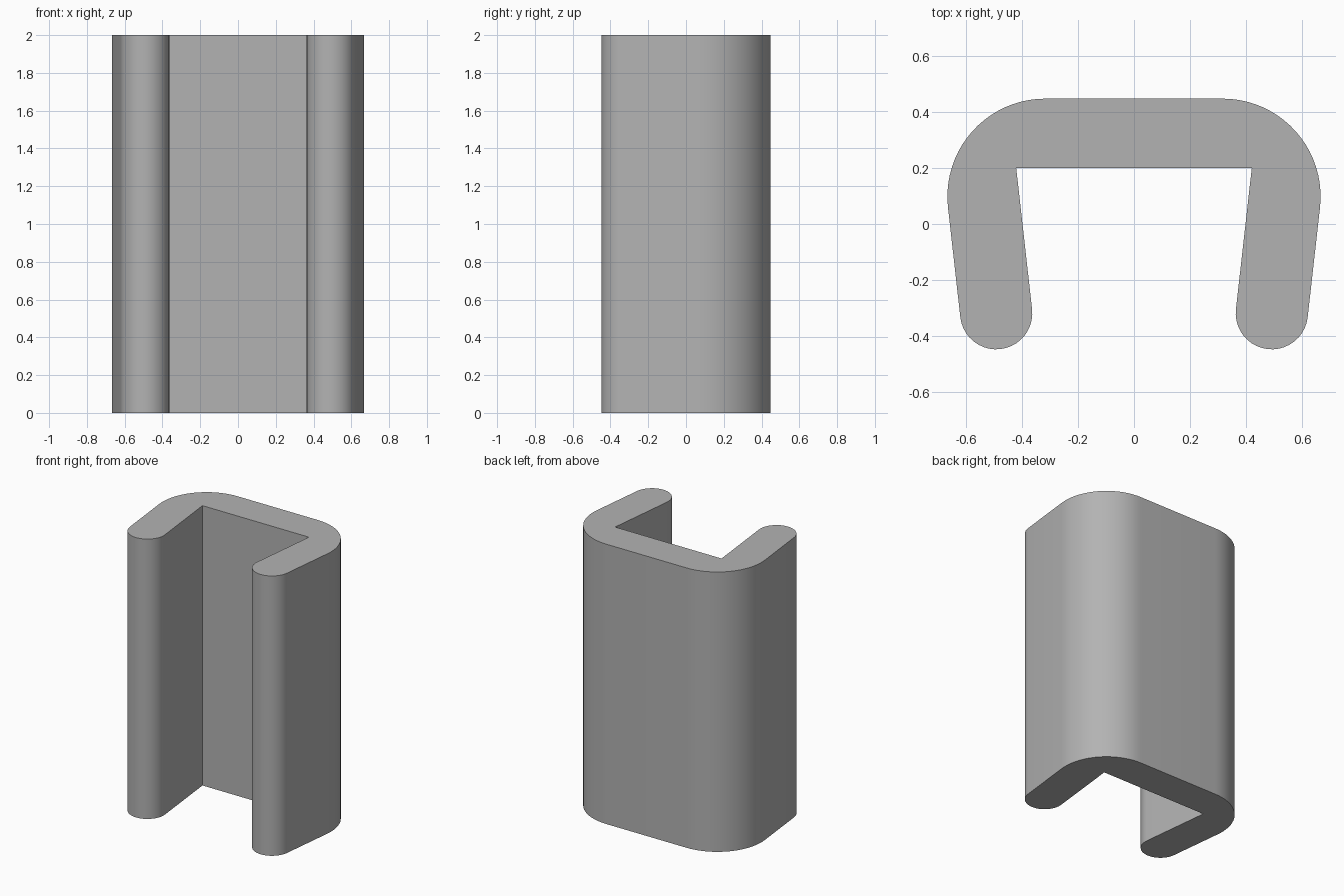
import bpy, bmesh, math
from math import radians, cos, sin

if "Cube" in bpy.data.objects:
    bpy.data.objects.remove(bpy.data.objects["Cube"])

HEIGHT = 2.0
LEAN = 6.5  # inward tilt of the side walls, degrees


def arc(cx, cy, r, start, end, steps):
    """Points on a circular arc, angles in degrees."""
    angles = [radians(start + (end - start) * i / steps) for i in range(steps + 1)]
    return [(cx + r * cos(a), cy + r * sin(a)) for a in angles]


# Right half of the cross-section: inner corner, rounded tip, rounded back corner
half = [(0.421, 0.20)]
half += arc(0.4925, -0.319, 0.129, -180 - LEAN, -LEAN, 20)[::1]
half += arc(0.317, 0.098, 0.35, -LEAN, 90, 20)
profile = half + [(-x, y) for x, y in reversed(half)]

# Extrude the channel section upward
bm = bmesh.new()
base = bm.faces.new([bm.verts.new((x, y, 0)) for x, y in profile])
top = bmesh.ops.extrude_face_region(bm, geom=[base], use_keep_orig=True)
bmesh.ops.translate(bm, vec=(0, 0, HEIGHT),
                    verts=[v for v in top["geom"] if isinstance(v, bmesh.types.BMVert)])
bmesh.ops.recalc_face_normals(bm, faces=bm.faces[:])

mesh = bpy.data.meshes.new("channel_profile")
bm.to_mesh(mesh)
bm.free()
channel = bpy.data.objects.new("channel_profile", mesh)
bpy.context.collection.objects.link(channel)

# Plain grey finish
grey = bpy.data.materials.new("grey")
grey.diffuse_color = (0.45, 0.45, 0.45, 1)
grey.use_nodes = True
grey.node_tree.nodes["Principled BSDF"].inputs["Base Color"].default_value = grey.diffuse_color
mesh.materials.append(grey)

# Smooth curved walls, sharp end rims and inner corners
bpy.context.view_layer.objects.active = channel
channel.select_set(True)
bpy.ops.object.shade_smooth_by_angle(angle=radians(30))
